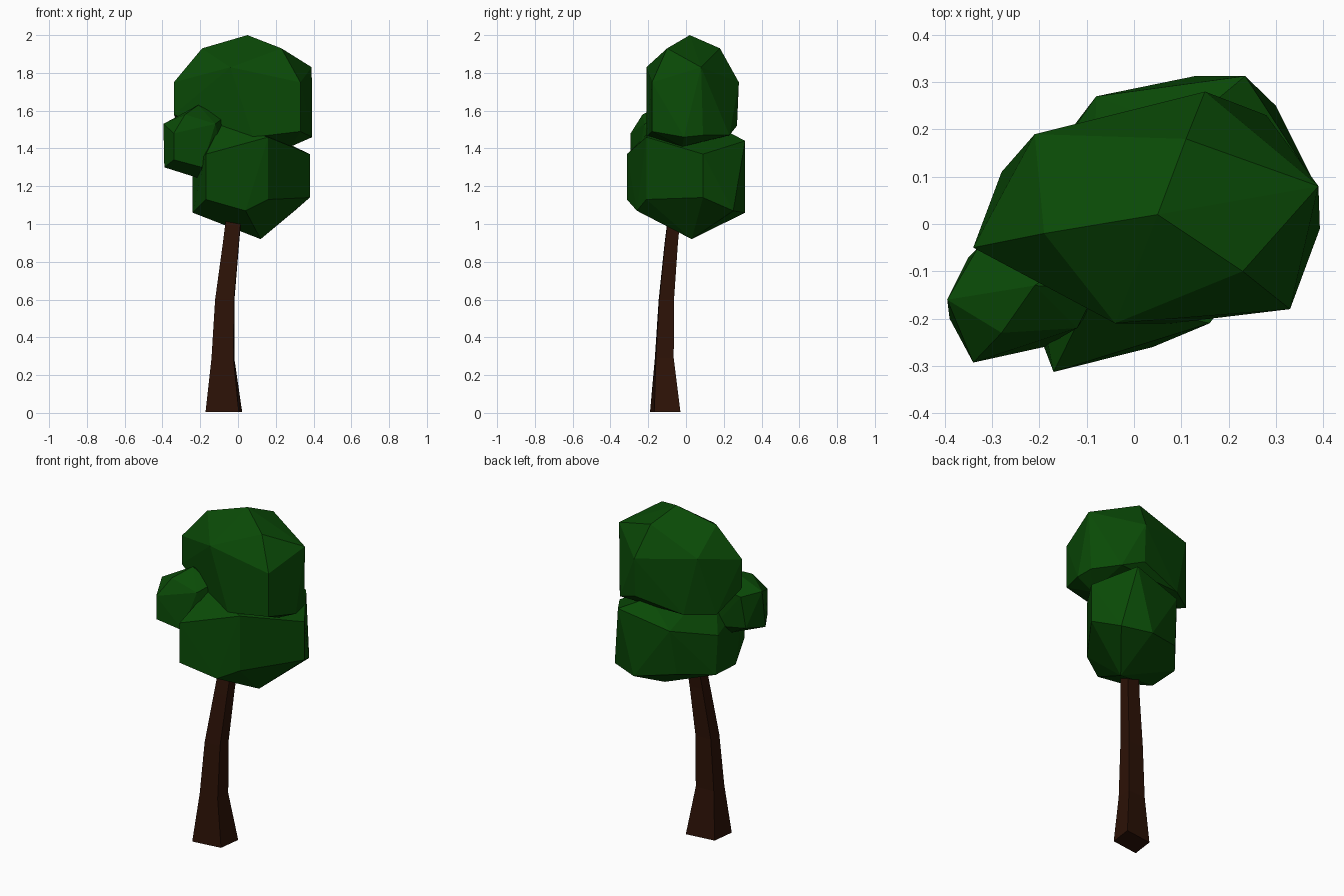
import bpy, bmesh, math


def material(name, rgb):
    m = bpy.data.materials.new(name)
    m.diffuse_color = (*rgb, 1)
    return m


def finish(bm, name, mat):
    bmesh.ops.recalc_face_normals(bm, faces=bm.faces[:])
    me = bpy.data.meshes.new(name)
    bm.to_mesh(me)
    bm.free()
    me.materials.append(mat)
    ob = bpy.data.objects.new(name, me)
    bpy.context.collection.objects.link(ob)
    return ob


def clump(name, points, mat):
    """Faceted leaf clump: convex hull of its corner points."""
    bm = bmesh.new()
    for p in points:
        bm.verts.new(p)
    res = bmesh.ops.convex_hull(bm, input=bm.verts[:])
    loose = {g for g in res["geom_interior"] + res["geom_unused"]
             if isinstance(g, bmesh.types.BMVert)}
    bmesh.ops.delete(bm, geom=list(loose), context='VERTS')
    bmesh.ops.dissolve_limit(bm, angle_limit=math.radians(3),
                             verts=bm.verts[:], edges=bm.edges[:])
    return finish(bm, name, mat)


def trunk(name, sections, mat):
    """Four-sided bent trunk lofted through (z, cx, cy, half x, half y, skew)."""
    bm = bmesh.new()
    rings = []
    for z, cx, cy, hx, hy, skew in sections:
        rings.append([bm.verts.new((cx + sx * hx + sy * hy * skew,
                                    cy + sy * hy + sx * hx * skew, z))
                      for sx, sy in ((-1, -1), (1, -1), (1, 1), (-1, 1))])
    for a, b in zip(rings, rings[1:]):
        for i in range(4):
            j = (i + 1) % 4
            bm.faces.new((a[i], a[j], b[j], b[i]))
    bm.faces.new(rings[0][::-1])
    bm.faces.new(rings[-1])
    return finish(bm, name, mat)


green = material("leaf_green", (0.003, 0.068, 0.002))
brown = material("bark_brown", (0.026, 0.006, 0.002))

# Trunk, flared at the foot and leaning towards the crown
trunk("trunk", [
    (0.005, -0.075, -0.110, 0.088, 0.069, 0.13),
    (0.29, -0.080, -0.115, 0.058, 0.047, 0.05),
    (0.60, -0.070, -0.104, 0.050, 0.039, 0.03),
    (0.90, -0.037, -0.078, 0.042, 0.034, 0.03),
    (1.15, -0.010, -0.050, 0.038, 0.030, 0.03),
], brown)

# Large upper crown
clump("upper_crown", [
    (0.05, 0.02, 2.0), (0.11, 0.18, 1.93), (0.23, -0.10, 1.93),
    (-0.19, -0.02, 1.93), (0.15, 0.28, 1.75), (-0.21, 0.19, 1.81),
    (-0.34, -0.05, 1.75), (-0.04, -0.21, 1.83), (0.33, -0.18, 1.75),
    (0.39, 0.08, 1.83), (0.393, -0.01, 1.46), (0.38, 0.09, 1.47),
    (0.33, -0.18, 1.49), (0.28, -0.02, 1.41), (0.08, -0.21, 1.46),
    (-0.34, -0.05, 1.58), (-0.28, 0.11, 1.46), (-0.13, 0.21, 1.46),
    (0.15, 0.27, 1.52), (0.28, 0.23, 1.47), (-0.10, -0.15, 1.48),
], green)

# Lower crown around the trunk top
clump("lower_crown", [
    (-0.17, -0.313, 1.37), (-0.17, -0.313, 1.13), (0.04, -0.26, 1.07),
    (0.16, -0.21, 1.46), (0.16, -0.21, 1.13), (0.30, 0.25, 1.07),
    (0.38, 0.09, 1.37), (0.38, 0.09, 1.14), (0.235, 0.313, 1.44),
    (0.13, 0.313, 1.06), (-0.08, 0.27, 1.37), (-0.10, 0.23, 1.10),
    (-0.24, -0.13, 1.06), (-0.24, 0.06, 1.07), (-0.24, 0.04, 1.30),
    (0.12, 0.03, 0.92), (-0.09, -0.15, 1.53), (0.10, 0.20, 1.50),
], green)

# Small side clump at the front left
clump("side_clump", [
    (-0.34, -0.293, 1.48), (-0.34, -0.293, 1.34), (-0.395, -0.16, 1.53),
    (-0.39, -0.20, 1.30), (-0.28, -0.23, 1.58), (-0.21, -0.13, 1.63),
    (-0.12, -0.22, 1.53), (-0.19, -0.26, 1.30), (-0.20, -0.13, 1.24),
    (-0.33, -0.05, 1.52), (-0.35, -0.07, 1.33), (-0.08, -0.14, 1.56),
    (-0.08, -0.16, 1.35), (-0.15, -0.05, 1.30), (-0.10, -0.05, 1.55),
], green)
